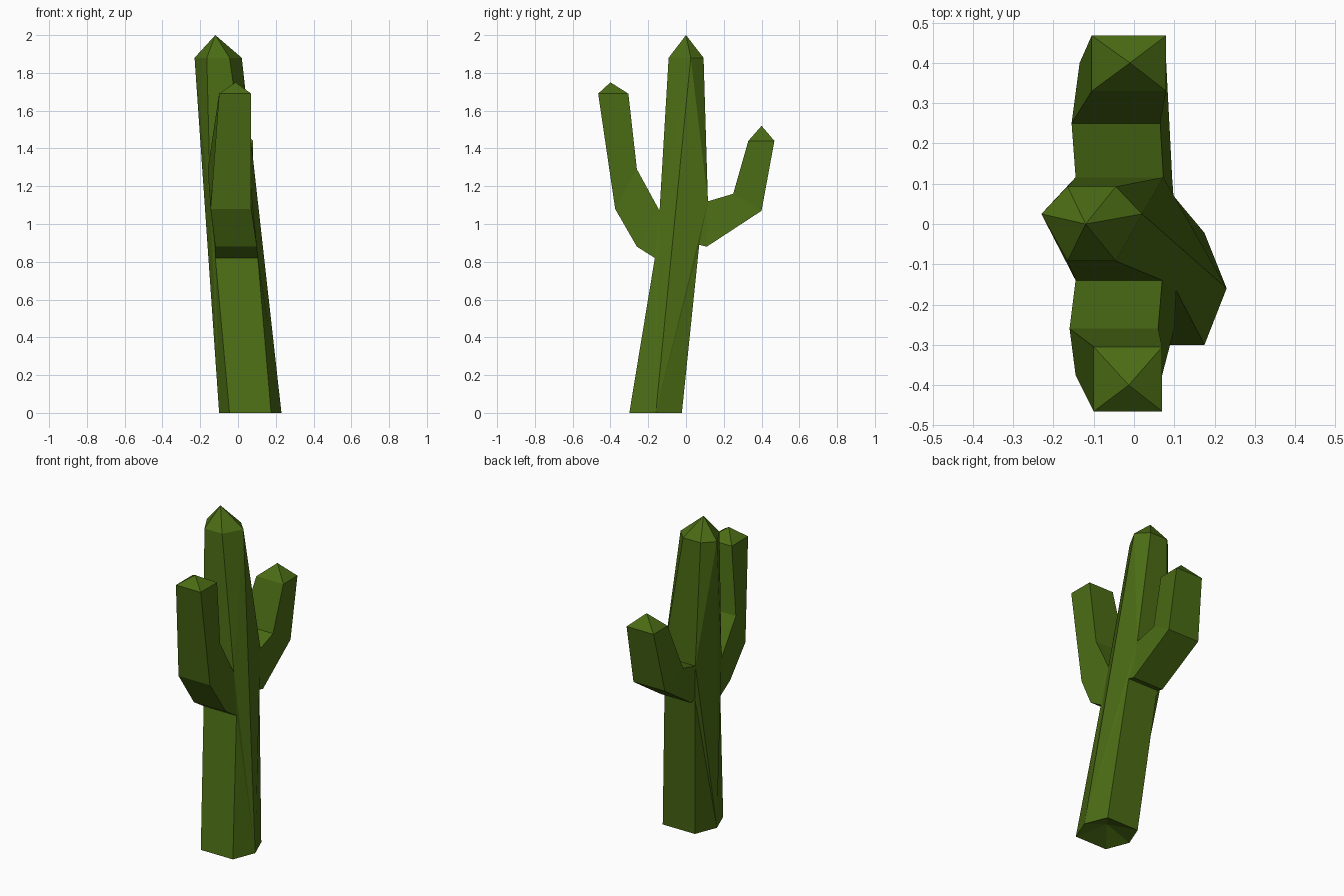
import bpy, bmesh

if "Cube" in bpy.data.objects:
    bpy.data.objects.remove(bpy.data.objects["Cube"])

bm = bmesh.new()


def verts(points):
    return [bm.verts.new(p) for p in points]


def pair(x0, x1, y, z):
    # left and right vertex of one horizontal edge
    return verts([(x0, y, z), (x1, y, z)])


def face(*vs):
    bm.faces.new(vs)


def strip(a, b):
    # quad between two left/right edges
    face(a[0], a[1], b[1], b[0])


def tip(ring, co):
    # pyramid closing a ring
    apex = bm.verts.new(co)
    for i, v in enumerate(ring):
        face(v, ring[(i + 1) % len(ring)], apex)


# trunk: front and back panels carry the arm sockets, side ridges run straight
front = [pair(-0.045, 0.175, -0.30, 0), pair(-0.12, 0.105, -0.165, 0.82),
         pair(-0.145, 0.07, -0.14, 1.07), pair(-0.165, -0.045, -0.092, 1.88)]
back = [pair(-0.045, 0.175, -0.022, 0), pair(-0.11, 0.098, 0.07, 0.89),
        pair(-0.145, 0.073, 0.116, 1.12), pair(-0.165, -0.045, 0.093, 1.88)]
ridges = [verts([(-0.10, -0.16, 0), (-0.23, 0.025, 1.88)]),
          verts([(0.23, -0.16, 0), (0.02, 0.025, 1.88)])]
for panel in (front, back):
    strip(panel[0], panel[1])
    strip(panel[2], panel[3])
    for side in (0, 1):
        low, high = ridges[side]
        p = [e[side] for e in panel]
        face(low, p[0], p[1])
        face(low, p[1], p[2])
        face(low, p[2], high)
        face(high, p[2], p[3])

# trunk tip and hollowed base
for k, r, co in ((3, 1, (-0.12, 0, 2.0)), (0, 0, (0.065, -0.16, 0.06))):
    ring = [front[k][0], front[k][1], ridges[1][r],
            back[k][1], back[k][0], ridges[0][r]]
    tip(ring, co)


def arm(panel, under, elbow_low, elbow_up, top_out, top_in, apex):
    # arm grown out of the trunk panel socket
    low, up = panel[1], panel[2]
    strip(low, under)
    strip(under, elbow_low)
    strip(elbow_low, top_out)
    strip(up, elbow_up)
    strip(elbow_up, top_in)
    for s in (0, 1):
        face(low[s], under[s], up[s])
        face(under[s], elbow_low[s], elbow_up[s], up[s])
        face(elbow_low[s], top_out[s], top_in[s], elbow_up[s])
    tip([top_out[0], top_out[1], top_in[1], top_in[0]], apex)


# front arm
arm(front, pair(-0.12, 0.10, -0.26, 0.88), pair(-0.145, 0.07, -0.375, 1.08),
    pair(-0.16, 0.06, -0.26, 1.29), pair(-0.10, 0.07, -0.465, 1.69),
    pair(-0.10, 0.07, -0.305, 1.69), (-0.013, -0.40, 1.75))
# back arm
arm(back, pair(-0.115, 0.095, 0.11, 0.88), pair(-0.135, 0.08, 0.40, 1.07),
    pair(-0.155, 0.065, 0.25, 1.16), pair(-0.105, 0.08, 0.468, 1.44),
    pair(-0.105, 0.08, 0.33, 1.44), (-0.01, 0.40, 1.52))

bmesh.ops.recalc_face_normals(bm, faces=bm.faces[:])
mesh = bpy.data.meshes.new("cactus")
bm.to_mesh(mesh)
bm.free()
obj = bpy.data.objects.new("cactus", mesh)
bpy.context.collection.objects.link(obj)

mat = bpy.data.materials.new("cactus_green")
mat.diffuse_color = (0.07, 0.15, 0.007, 1)
mat.use_nodes = True
mat.node_tree.nodes["Principled BSDF"].inputs["Base Color"].default_value = mat.diffuse_color
mesh.materials.append(mat)
